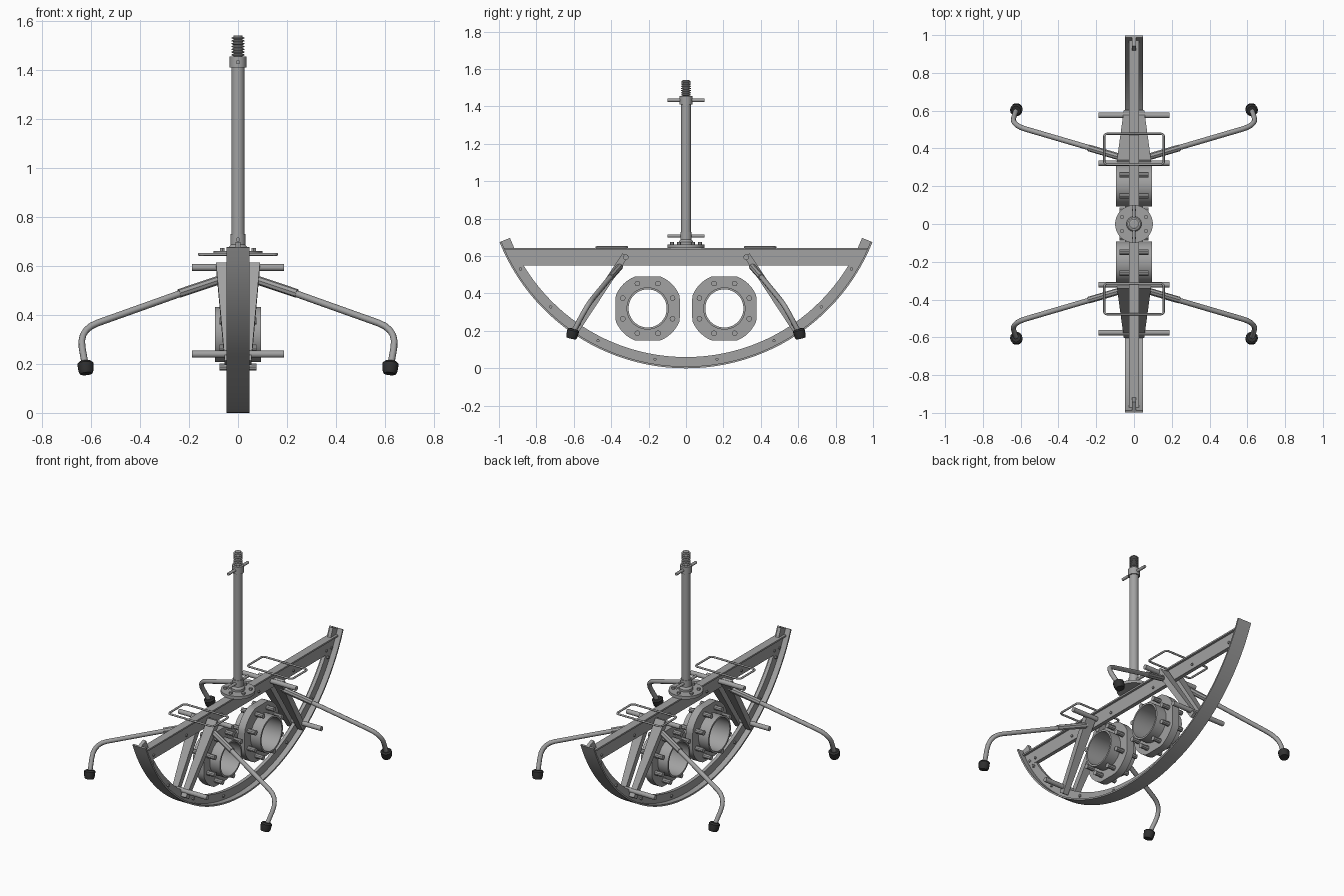
import bpy, bmesh, math
from mathutils import Vector as V

if "Cube" in bpy.data.objects:
    bpy.data.objects.remove(bpy.data.objects["Cube"])


def mat(name, c):
    m = bpy.data.materials.new(name)
    m.diffuse_color = (c, c, c, 1)
    m.use_nodes = True
    m.node_tree.nodes["Principled BSDF"].inputs["Base Color"].default_value = m.diffuse_color
    return m


STEEL = mat("grey_steel", 0.36)
RUBBER = mat("black_rubber", 0.03)


def finish(name, bm, m=STEEL, smooth=True):
    bmesh.ops.recalc_face_normals(bm, faces=bm.faces)
    me = bpy.data.meshes.new(name)
    bm.to_mesh(me)
    bm.free()
    me.materials.append(m)
    ob = bpy.data.objects.new(name, me)
    bpy.context.collection.objects.link(ob)
    if smooth:
        bpy.ops.object.select_all(action='DESELECT')
        ob.select_set(True)
        bpy.context.view_layer.objects.active = ob
        bpy.ops.object.shade_smooth_by_angle(angle=math.radians(35))
    return ob


def loft(name, rings, m=STEEL, smooth=True, closed=False):
    """Skin a list of equal point loops; capped unless closed."""
    bm = bmesh.new()
    vs = [[bm.verts.new(p) for p in r] for r in rings]
    n = len(vs[0])
    pairs = list(zip(vs, vs[1:])) + ([(vs[-1], vs[0])] if closed else [])
    for a, b in pairs:
        for i in range(n):
            j = (i + 1) % n
            bm.faces.new((a[i], a[j], b[j], b[i]))
    if not closed:
        bm.faces.new(vs[0])
        bm.faces.new(vs[-1])
    return finish(name, bm, m, smooth)


def ring(c, axis, r, n):
    q = V((0, 0, 1)).rotation_difference(axis)
    return [c + q @ V((r * math.cos(t), r * math.sin(t), 0))
            for t in (2 * math.pi * (i + .5) / n for i in range(n))]


def rod(name, a, b, r, n=12, m=STEEL):
    a, b = V(a), V(b)
    return loft(name, [ring(a, b - a, r, n), ring(b, b - a, r, n)], m)


def lathe(name, prof, n=24):
    return loft(name, [ring(V((0, 0, z)), V((0, 0, 1)), r, n) for r, z in prof])


def box(name, x0, x1, y0, y1, z0, z1):
    return loft(name, [[(x0, y0, z), (x1, y0, z), (x1, y1, z), (x0, y1, z)]
                       for z in (z0, z1)], smooth=False)


def pipe(name, pts, r, radius, cyclic=False):
    """Tube along a path with rounded corners."""
    pts = [V(p) for p in pts]
    path = []
    for i, p in enumerate(pts):
        if not cyclic and i in (0, len(pts) - 1):
            path.append(p)
            continue
        a, b = pts[i - 1], pts[(i + 1) % len(pts)]
        s, e = p + (a - p).normalized() * radius, p + (b - p).normalized() * radius
        path += [s.lerp(p, t).lerp(p.lerp(e, t), t) for t in (0, .2, .4, .6, .8, 1)]
    cu = bpy.data.curves.new(name, 'CURVE')
    cu.dimensions = '3D'
    cu.bevel_depth, cu.bevel_resolution, cu.use_fill_caps = r, 2, True
    sp = cu.splines.new('POLY')
    sp.points.add(len(path) - 1)
    for q, p in zip(sp.points, path):
        q.co = (*p, 1)
    sp.use_cyclic_u = cyclic
    sp.use_smooth = True
    cu.materials.append(STEEL)
    ob = bpy.data.objects.new(name, cu)
    bpy.context.collection.objects.link(ob)


# curved rocker rail: T section swept along an arc
R = 1.074


def arc_point(x, r, t):
    return (x, r * math.sin(t), R - r * math.cos(t))


section = [(-.047, 0), (.047, 0), (.047, .01), (.011, .01),
           (.011, .06), (-.011, .06), (-.011, .01), (-.047, .01)]
T = math.asin(.997 / R)
loft("rocker_rail", [[arc_point(x, R - d, T * (i / 24 - 1)) for x, d in section]
                     for i in range(49)])

# straight top beam: web and flange
box("beam_web", -.012, .012, -.935, .935, .55, .637)
box("beam_flange", -.026, .026, -.975, .975, .633, .643)

# small bolts through the beam and the rail
for s in (-1, 1):
    for y in (.19, .54, .87, .92):
        rod("beam_bolt", (-.02, s * y, .578), (.02, s * y, .578), .008, 6)
    for t in (.16, .47, .77, 1.02):
        rod("rail_bolt", arc_point(-.02, R - .035, s * t),
            arc_point(.02, R - .035, s * t), .009, 6)

# centre post with base disc, collars, pins and threaded tip
lathe("post_base", [(.1, .643), (.1, .662), (.04, .662), (.04, .675), (.027, .69)], 32)
for i in range(6):
    t = math.pi * (i + .5) / 3
    x, y = .074 * math.cos(t), .074 * math.sin(t)
    rod("base_bolt", (x, y, .65), (x, y, .674), .011, 6)
lathe("post", [(.027, .66), (.027, 1.44)])
lathe("lower_collar", [(.031, .688), (.031, .73)])
lathe("upper_collar", [(.034, 1.41), (.034, 1.455)])
thread = [(.018, 1.45)]
for i in range(7):
    z = 1.457 + i * .0115
    thread += [(.018, z), (.026, z + .003), (.026, z + .007), (.018, z + .01)]
lathe("threaded_tip", thread + [(.018, 1.541)], 20)
for z in (.708, 1.433):
    rod("post_pin", (0, -.1, z), (0, .1, z), .009)


# two bolted hubs: sleeve, flange and studs
def hub_loop(x, r, cy, lim=9):
    return [(x, cy + max(-lim, min(lim, r * math.cos(t))),
             .32 + max(-lim, min(lim, r * math.sin(t))))
            for t in (2 * math.pi * i / 48 for i in range(48))]


for s in (-1, 1):
    cy = s * .205
    loft("hub_sleeve", [hub_loop(-.094, .102, cy), hub_loop(-.094, .113, cy),
                        hub_loop(.094, .113, cy), hub_loop(.094, .102, cy)], closed=True)
    loft("hub_flange", [hub_loop(-.024, .108, cy), hub_loop(-.024, .184, cy, .172),
                        hub_loop(.024, .184, cy, .172), hub_loop(.024, .108, cy)], closed=True)
    for i in range(8):
        t = math.pi * (i + .5) / 4
        y, z = cy + .144 * math.cos(t), .32 + .144 * math.sin(t)
        rod("hub_stud", (-.076, y, z), (.076, y, z), .015, 10)

# struts, cross bars, hoops and legs, mirrored front to back
for sy in (-1, 1):
    top, low = V((0, sy * .325, .605)), V((0, sy * .588, .205))
    d = (low - top).normalized()
    side = V((0, d.z, -d.y)) * .018
    for sx in (-1, 1):
        rings = []
        for p, xi, xo in ((top, .022, .09), (low, .018, .054)):
            rings.append([p + V((sx * x, 0, 0)) + side * k
                          for x, k in ((xi, -1), (xo, -1), (xo, 1), (xi, 1))])
        loft("tapered_strut", rings, smooth=False)
        # bent outrigger leg with rubber foot
        end = V((sx * .622, sy * .607, .185))
        knee = V((sx * .65, sy * .525, .34))
        pipe("outrigger_leg", [(sx * .06, sy * .352, .55), knee, end], .014, .085)
        rod("leg_socket", (sx * .07, sy * .353, .545), (sx * .24, sy * .403, .488), .018, 8)
        ax = (end - knee).normalized()
        ax = (ax + V((0, 0, -1))).normalized()
        loft("rubber_foot", [ring(end + ax * h, ax, r, 14) for h, r in
                             ((-.026, .024), (-.018, .033), (.012, .031), (.026, .026))], RUBBER)
    for y, z in ((.322, .594), (.575, .24)):
        rod("cross_bar", (-.188, sy * y, z), (.188, sy * y, z), .015)
    pipe("hoop", [(-.158, sy * .315, .647), (.158, sy * .315, .647),
                  (.158, sy * .478, .647), (-.158, sy * .478, .647)], .006, .02, True)
